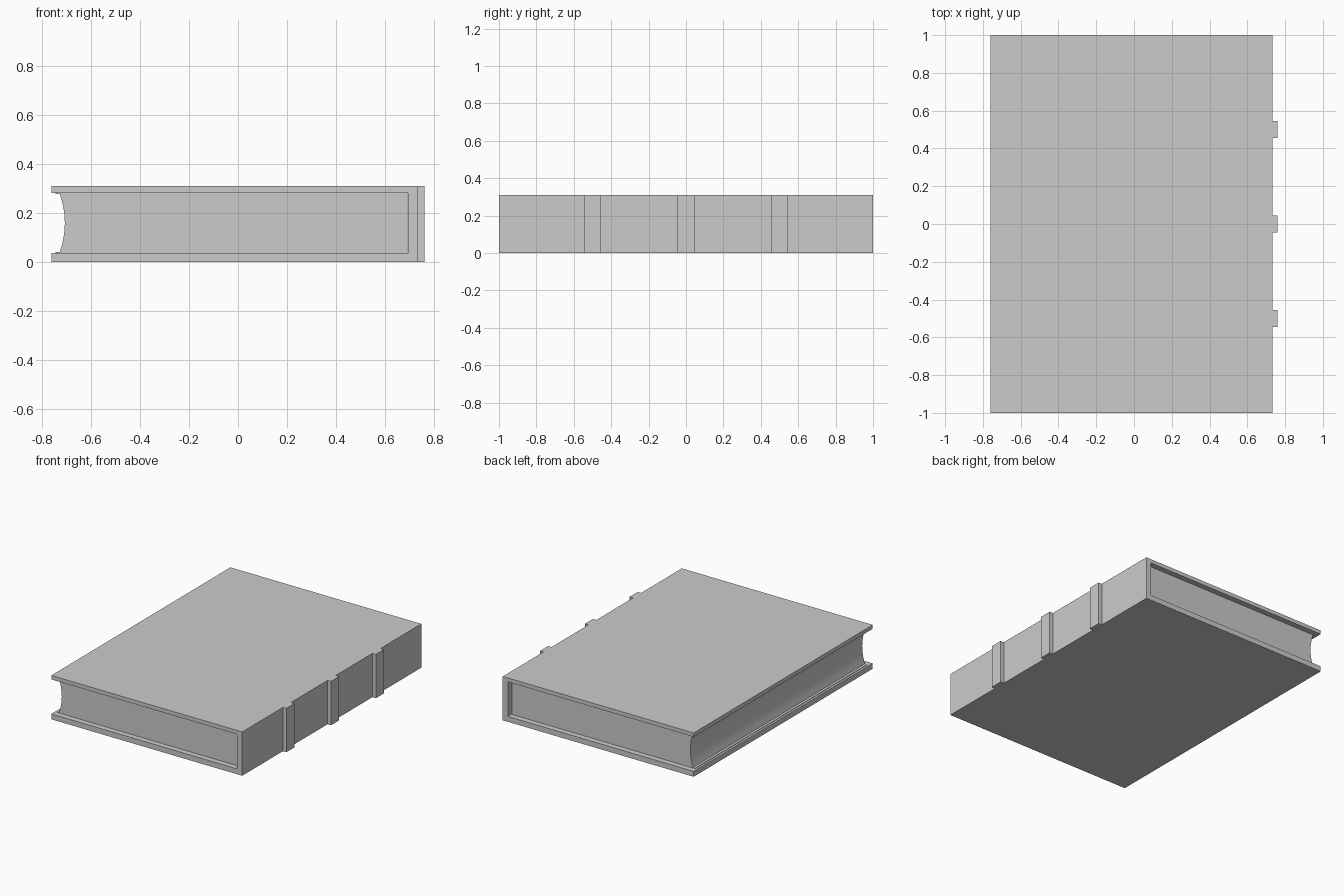
import bpy, bmesh, math

if "Cube" in bpy.data.objects:
    bpy.data.objects.remove(bpy.data.objects["Cube"])

grey = bpy.data.materials.new("plain grey")
grey.diffuse_color = (0.6, 0.6, 0.6, 1)
grey.use_nodes = True
grey.node_tree.nodes["Principled BSDF"].inputs["Base Color"].default_value = grey.diffuse_color


def extrude_profile(name, points, y0, y1):
    """Solid made from an (x, z) outline swept along y."""
    bm = bmesh.new()
    face = bm.faces.new([bm.verts.new((x, y0, z)) for x, z in points])
    ret = bmesh.ops.extrude_face_region(bm, geom=[face])
    moved = [v for v in ret["geom"] if isinstance(v, bmesh.types.BMVert)]
    bmesh.ops.translate(bm, verts=moved, vec=(0, y1 - y0, 0))
    bmesh.ops.recalc_face_normals(bm, faces=bm.faces)
    mesh = bpy.data.meshes.new(name)
    bm.to_mesh(mesh)
    bm.free()
    mesh.materials.append(grey)
    obj = bpy.data.objects.new(name, mesh)
    bpy.context.collection.objects.link(obj)
    return obj


def box(name, x0, x1, y0, y1, z0, z1):
    return extrude_profile(name, [(x0, z0), (x1, z0), (x1, z1), (x0, z1)], y0, y1)


H = 0.31                    # book thickness
LOW, HIGH = 0.038, 0.282    # inner faces of the boards
EDGE, SPINE = -0.76, 0.733  # fore edge and back of the cover

# cover: two boards joined by the spine
extrude_profile("cover", [
    (EDGE, 0), (SPINE, 0), (SPINE, H), (EDGE, H),
    (EDGE, HIGH), (0.693, HIGH), (0.693, LOW), (EDGE, LOW)], -1, 1)

# raised bands across the spine
for i, y in enumerate((-0.5, 0, 0.5)):
    box(f"spine_band_{i + 1}", SPINE - 0.01, 0.76, y - 0.045, y + 0.045, 0, H)

# endpapers lining the boards
box("endpaper_lower", -0.745, 0.69, -0.96, 0.96, LOW - 0.001, LOW + 0.004)
box("endpaper_upper", -0.745, 0.69, -0.96, 0.96, HIGH - 0.004, HIGH + 0.001)

# page block with a hollow fore edge
z0, z1 = LOW + 0.003, HIGH - 0.003
outline = [(0.69, z1), (0.69, z0)]
N = 10
for i in range(N + 1):
    t = i / N
    outline.append((-0.727 + 0.021 * 4 * t * (1 - t), z0 + (z1 - z0) * t))
pages = extrude_profile("pages", outline, -0.96, 0.96)
bpy.context.view_layer.objects.active = pages
pages.select_set(True)
bpy.ops.object.shade_smooth_by_angle(angle=math.radians(30))
